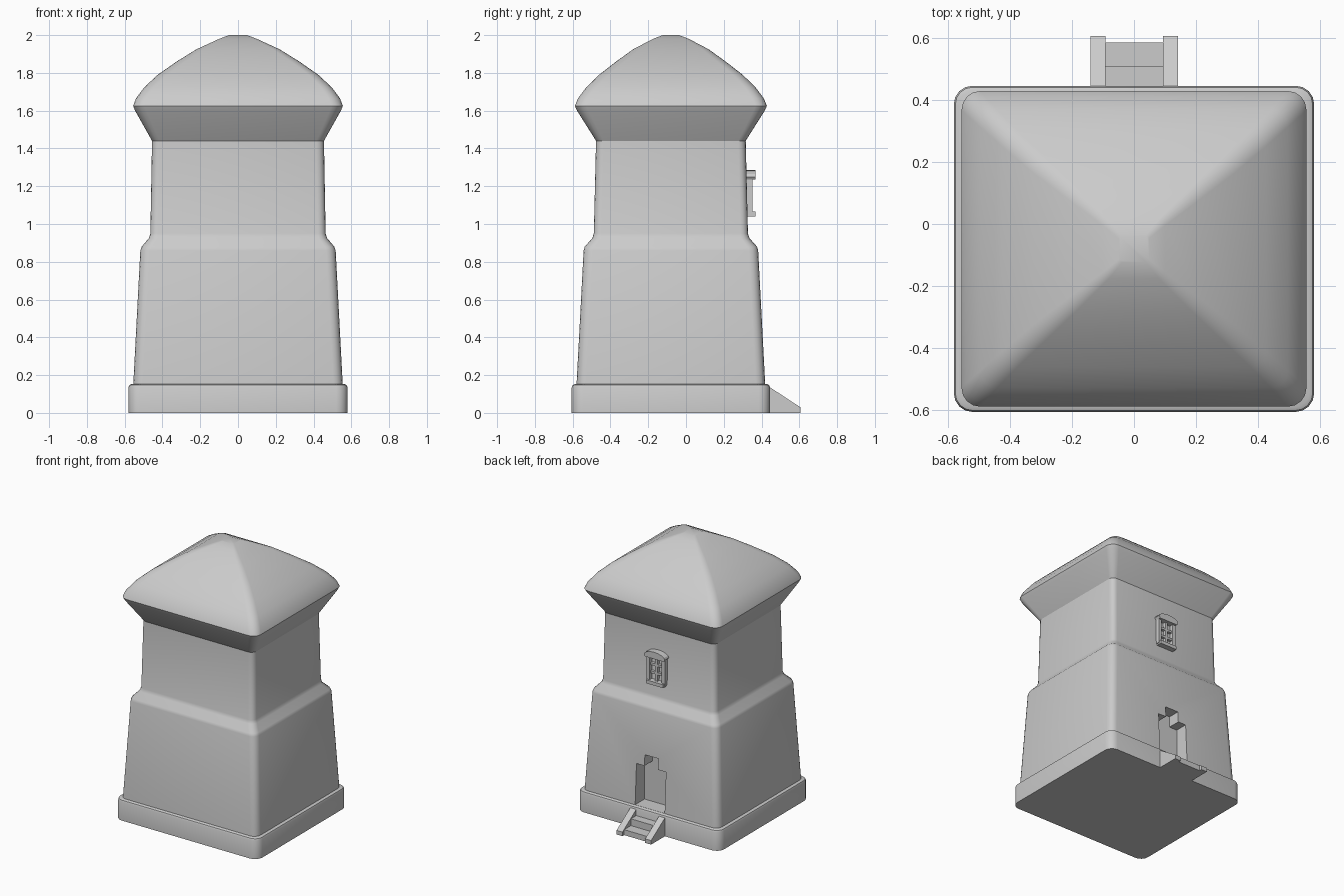
import bpy, bmesh, math
from mathutils import Vector

cube = bpy.data.objects.get("Cube")
if cube:
    bpy.data.objects.remove(cube, do_unlink=True)

CY = -0.08  # tower axis

stone = bpy.data.materials.new("grey_stone")
stone.use_nodes = True
grey = (0.6, 0.6, 0.6, 1)
stone.diffuse_color = grey
stone.node_tree.nodes["Principled BSDF"].inputs["Base Color"].default_value = grey


def finish(name, bm, smooth=None):
    bmesh.ops.recalc_face_normals(bm, faces=bm.faces)
    mesh = bpy.data.meshes.new(name)
    bm.to_mesh(mesh)
    bm.free()
    mesh.materials.append(stone)
    ob = bpy.data.objects.new(name, mesh)
    bpy.context.collection.objects.link(ob)
    if smooth:
        bpy.ops.object.select_all(action='DESELECT')
        ob.select_set(True)
        bpy.context.view_layer.objects.active = ob
        bpy.ops.object.shade_smooth_by_angle(angle=math.radians(smooth))
    return ob


def loft(name, levels, smooth=35, steps=4):
    """Stack rounded rectangles given as (half_x, half_y, z, corner_radius)."""
    bm = bmesh.new()
    rings = []
    for hx, hy, z, r in levels:
        ring = []
        for corner in range(4):
            sx = 1 if corner in (0, 3) else -1
            sy = 1 if corner in (0, 1) else -1
            for i in range(steps + 1):
                a = math.pi / 2 * (corner + i / steps)
                ring.append(bm.verts.new((sx * (hx - r) + r * math.cos(a),
                                          CY + sy * (hy - r) + r * math.sin(a), z)))
        rings.append(ring)
    n = len(rings[0])
    for low, high in zip(rings, rings[1:]):
        for i in range(n):
            j = (i + 1) % n
            bm.faces.new((low[i], low[j], high[j], high[i]))
    bm.faces.new(rings[0])
    bm.faces.new(rings[-1])
    return finish(name, bm, smooth)


def prism(name, points, axis, start, end):
    """Extrude a 2D outline along x (outline in y, z) or y (outline in x, z)."""
    bm = bmesh.new()
    place = (lambda p: (start, *p)) if axis == 'x' else (lambda p: (p[0], start, p[1]))
    face = bm.faces.new([bm.verts.new(place(p)) for p in points])
    out = bmesh.ops.extrude_face_region(bm, geom=[face])
    shift = Vector((end - start, 0, 0) if axis == 'x' else (0, end - start, 0))
    bmesh.ops.translate(bm, vec=shift,
                        verts=[v for v in out["geom"] if isinstance(v, bmesh.types.BMVert)])
    return finish(name, bm)


def box(name, x0, x1, y0, y1, z0, z1):
    return prism(name, [(x0, z0), (x1, z0), (x1, z1), (x0, z1)], 'y', y0, y1)


# Plinth
loft("plinth", [(0.58, 0.525, 0, 0.06), (0.58, 0.525, 0.135, 0.06),
                (0.575, 0.52, 0.147, 0.055), (0.565, 0.51, 0.152, 0.05)])

# Tapered walls with a sloping ledge
walls = loft("walls", [(0.555, 0.5, 0.14, 0.05), (0.517, 0.462, 0.86, 0.05),
                       (0.51, 0.456, 0.88, 0.05), (0.472, 0.416, 0.925, 0.045),
                       (0.464, 0.408, 0.95, 0.04), (0.455, 0.396, 1.45, 0.04)])

# Notched doorway recess in the back wall
half = [(0.12, 0.153), (0.12, 0.45), (0.055, 0.45), (0.055, 0.53)]
cutter = prism("door_cutter", half + [(-x, z) for x, z in reversed(half)], 'y', 0.31, 0.6)
cutter.hide_render = True
cut = walls.modifiers.new("doorway", 'BOOLEAN')
cut.operation = 'DIFFERENCE'
cut.object = cutter
cut.solver = 'EXACT'
bpy.ops.object.select_all(action='DESELECT')
bpy.context.view_layer.objects.active = walls
walls.select_set(True)
bpy.ops.object.modifier_apply(modifier=cut.name)
bpy.data.objects.remove(cutter, do_unlink=True)

# Flared eaves and domed hip roof
loft("roof", [(0.455, 0.396, 1.44, 0.04), (0.545, 0.497, 1.6, 0.06),
              (0.555, 0.508, 1.625, 0.06), (0.54, 0.492, 1.665, 0.06),
              (0.495, 0.447, 1.725, 0.055), (0.425, 0.38, 1.79, 0.05),
              (0.325, 0.29, 1.86, 0.045), (0.22, 0.2, 1.925, 0.035),
              (0.1, 0.095, 1.98, 0.02), (0.048, 0.043, 2.0, 0.01)], smooth=40)

# Back steps between sloping side rails
for side, x in (("left", 0.093), ("right", -0.14)):
    prism(side + "_step_rail", [(0.43, 0), (0.605, 0), (0.605, 0.03), (0.43, 0.145)],
          'x', x, x + 0.048)
box("upper_step", -0.093, 0.093, 0.43, 0.507, 0.0, 0.09)
box("lower_step", -0.093, 0.093, 0.5, 0.585, 0.0, 0.04)

# Small barred window with a rounded hood
for side, s in (("left", 1), ("right", -1)):
    box(side + "_window_post", s * 0.062 - 0.013, s * 0.062 + 0.013, 0.3, 0.352, 1.05, 1.25)
box("window_mullion", -0.01, 0.01, 0.3, 0.345, 1.06, 1.25)
for i, z in enumerate((1.12, 1.18)):
    box(f"window_bar_{i + 1}", -0.062, 0.062, 0.3, 0.343, z - 0.008, z + 0.008)
box("window_sill", -0.07, 0.07, 0.3, 0.367, 1.04, 1.065)
arch = [(0.085 * math.cos(math.pi * i / 8), 1.25 + 0.035 * math.sin(math.pi * i / 8))
        for i in range(9)]
prism("window_hood", [(0.075, 1.235)] + arch + [(-0.075, 1.235)], 'y', 0.3, 0.368)
